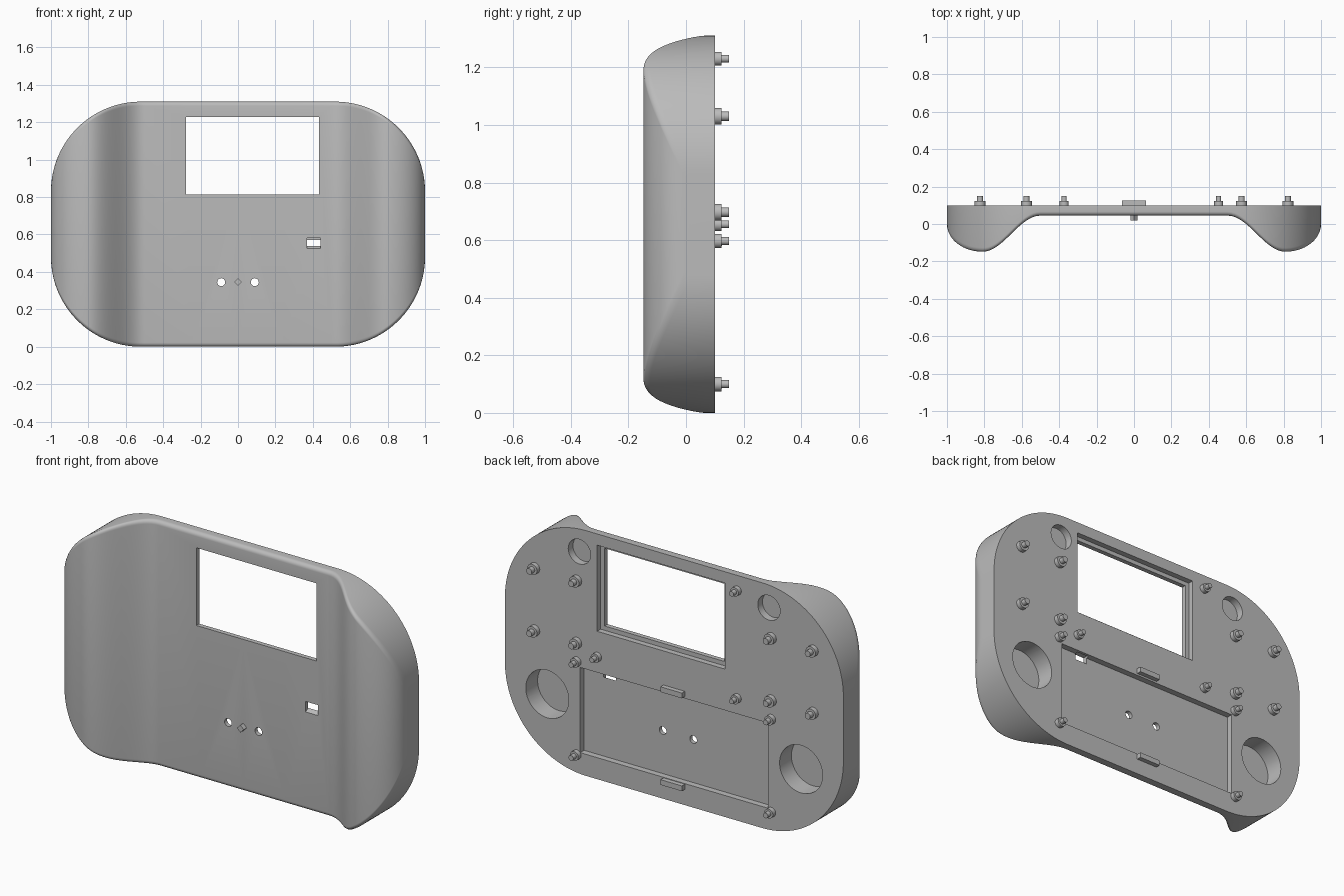
import bpy, bmesh
from math import pi, sin, cos, sqrt, radians
from mathutils import Matrix

cube = bpy.data.objects.get("Cube")
if cube:
    bpy.data.objects.remove(cube)

grey = bpy.data.materials.new("plain grey")
grey.use_nodes = True
grey.diffuse_color = (0.5, 0.5, 0.5, 1)
grey.node_tree.nodes["Principled BSDF"].inputs["Base Color"].default_value = (0.5, 0.5, 0.5, 1)

HEIGHT, CORNER, BACK, WEB, FILLET = 1.31, 0.48, 0.1, 0.045, 0.022
GRIP_X, GRIP_Y = 0.81, -0.148


def finish(name, bm):
    bmesh.ops.recalc_face_normals(bm, faces=bm.faces)
    mesh = bpy.data.meshes.new(name)
    bm.to_mesh(mesh)
    bm.free()
    mesh.materials.append(grey)
    obj = bpy.data.objects.new(name, mesh)
    bpy.context.collection.objects.link(obj)
    return obj


def box(name, x0, x1, y0, y1, z0, z1):
    bm = bmesh.new()
    bmesh.ops.create_cube(bm, size=1)
    for v in bm.verts:
        v.co = (x0 if v.co.x < 0 else x1, y0 if v.co.y < 0 else y1, z0 if v.co.z < 0 else z1)
    return finish(name, bm)


def add_rod(bm, x, z, r, y0, y1, sides=32):
    place = Matrix.Translation((x, (y0 + y1) / 2, z)) @ Matrix.Rotation(pi / 2, 4, "X")
    bmesh.ops.create_cone(bm, cap_ends=True, segments=sides, radius1=r, radius2=r,
                          depth=y1 - y0, matrix=place)


def rod(name, *args):
    bm = bmesh.new()
    add_rod(bm, *args)
    return finish(name, bm)


def smooth(obj):
    bpy.ops.object.select_all(action="DESELECT")
    obj.select_set(True)
    bpy.context.view_layer.objects.active = obj
    bpy.ops.object.shade_smooth_by_angle(angle=radians(30))


def front_y(x):
    """Depth of the front skin: flat web, S-curve, rounded grip."""
    x = abs(x)
    if x < 0.5:
        return WEB
    if x < GRIP_X:
        t = (x - 0.5) / (GRIP_X - 0.5)
        return WEB + (GRIP_Y - WEB) * (1 - cos(pi * t)) / 2
    t = min(1, (x - GRIP_X) / (1 - GRIP_X))
    return GRIP_Y * sqrt(1 - t * t)


def half_height(x):
    """Half height of the rounded outline."""
    d = max(0, abs(x) - (1 - CORNER))
    return HEIGHT / 2 - CORNER + sqrt(max(0, CORNER ** 2 - d * d))


# Shell: cross-sections lofted along x, with a rounded front edge
half = [0, 0.25, 0.5] + [0.5 + 0.5 * sin(pi / 2 * i / 40) for i in range(1, 41)]
stations = [-x for x in reversed(half[1:])] + half
bm = bmesh.new()
rings = []
for x in stations:
    h, y = half_height(x), front_y(x)
    side = [(BACK, h)]
    for k in range(7):
        a = pi / 2 * k / 6
        side.append((y + FILLET * (1 - sin(a)), h - FILLET * (1 - cos(a))))
    section = side + [(py, -pz) for py, pz in reversed(side)]
    rings.append([bm.verts.new((x, py, HEIGHT / 2 + pz)) for py, pz in section])
n = len(rings[0])
for a, b in zip(rings, rings[1:]):
    for i in range(n):
        j = (i + 1) % n
        bm.faces.new((a[i], a[j], b[j], b[i]))
bm.faces.new(rings[0])
bm.faces.new(rings[-1])
bmesh.ops.dissolve_limit(bm, angle_limit=0.002, verts=bm.verts, edges=bm.edges)
shell = finish("shell", bm)

# Cutters: screen window with rear step, board pocket, holes
cutters = [
    box("window_cut", -0.277, 0.432, -0.3, 0.3, 0.813, 1.228),
    box("window_step_cut", -0.3, 0.455, 0.07, 0.3, 0.79, 1.25),
    box("board_pocket_cut", -0.555, 0.555, 0.067, 0.3, 0.115, 0.57),
]
for s in (-1, 1):
    cutters += [
        rod("indicator_hole_cut", 0.09 * s, 0.345, 0.021, -0.3, 0.3),
        rod("small_pocket_cut", 0.56 * s, 1.187, 0.066, 0.06, 0.3, 48),
        rod("large_pocket_cut", 0.75 * s, 0.376, 0.127, 0.0, 0.3, 64),
    ]
# Port opening with a sloping floor
port = box("port_cut", 0.368, 0.44, 0.03, 0.085, 0.515, 0.58)
for v in port.data.vertices:
    if v.co.y > 0.05 and v.co.z < 0.55:
        v.co.z = 0.548
cutters.append(port)

bpy.context.view_layer.objects.active = shell
for c in cutters:
    c.hide_render = True
    mod = shell.modifiers.new("cut", "BOOLEAN")
    mod.operation, mod.solver, mod.object = "DIFFERENCE", "EXACT", c
    bpy.ops.object.modifier_apply(modifier=mod.name)
    bpy.data.objects.remove(c)
smooth(shell)


# Stepped mounting pegs on the back
def peg(name, x, z, r):
    bm = bmesh.new()
    add_rod(bm, x, z, r, BACK - 0.005, 0.124)
    add_rod(bm, x, z, r * 0.56, 0.12, 0.15)
    smooth(finish(name, bm))


for s in (-1, 1):
    for x in (0.575, 0.823):
        for z in (0.697, 1.03):
            peg("button_peg", s * x, z, 0.029)
    for z in (0.1, 0.597):
        peg("board_peg", s * 0.575, z, 0.025)
for x, z in ((-0.373, 1.23), (-0.373, 0.655), (0.453, 0.655)):
    peg("screen_peg", x, z, 0.024)

# Retaining bars above and below the board pocket
for z in (0.594, 0.098):
    box("retaining_bar", -0.063, 0.063, BACK - 0.005, 0.125, z - 0.014, z + 0.014)

# Small front nub
rod("front_nub", 0, 0.345, 0.02, 0.02, 0.05, 4)
